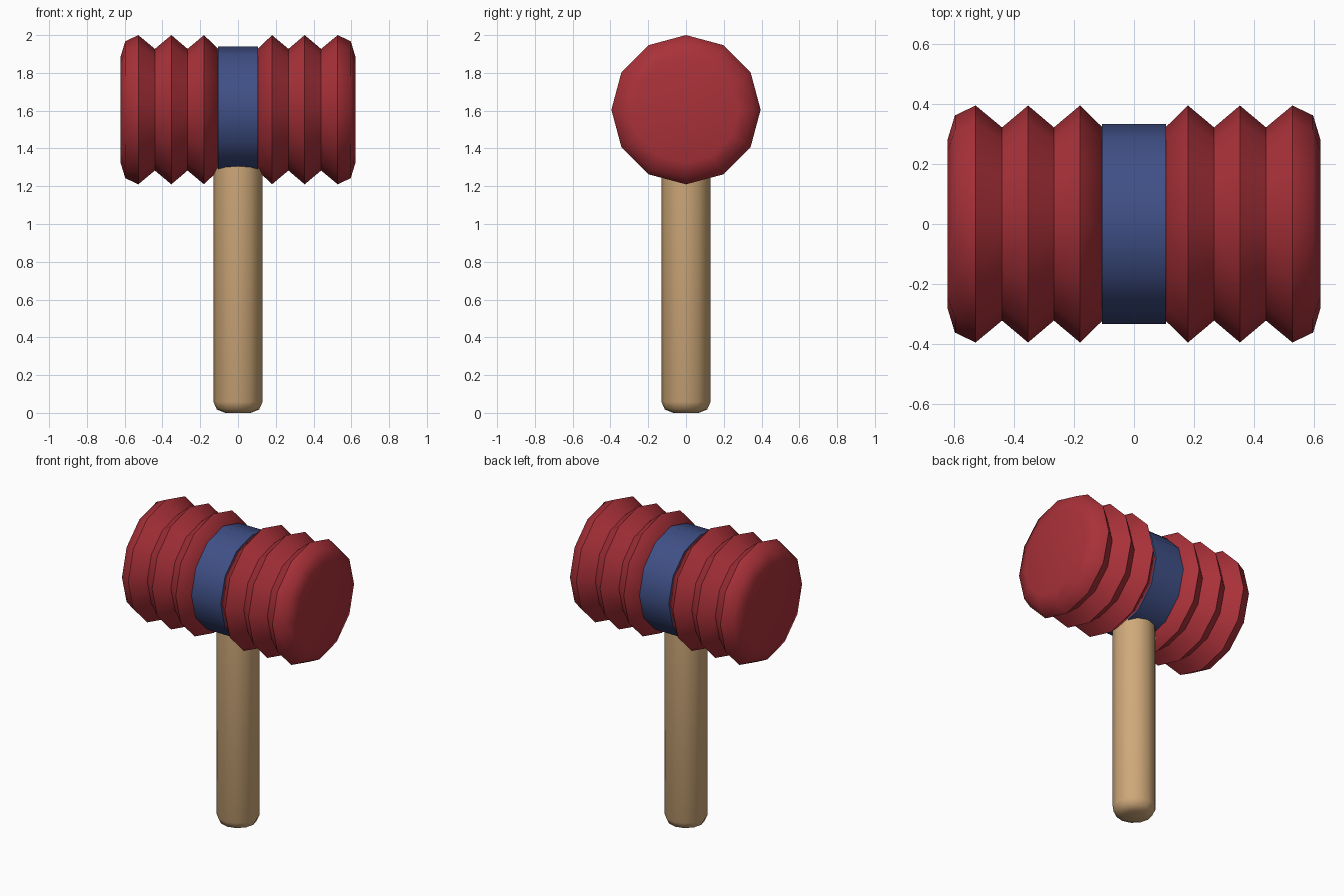
import bpy, bmesh, math
from mathutils import Matrix

if "Cube" in bpy.data.objects:
    bpy.data.objects.remove(bpy.data.objects["Cube"])

SIDES = 12
HEAD_Z = 1.605


def material(name, rgb):
    m = bpy.data.materials.new(name)
    m.diffuse_color = (*rgb, 1)
    m.use_nodes = True
    m.node_tree.nodes["Principled BSDF"].inputs["Base Color"].default_value = m.diffuse_color
    return m


def lathe(name, profile, mat, to_world):
    """Capped 12-sided turning of (height, radius) points around local z."""
    bm = bmesh.new()
    rings = []
    for h, r in profile:
        rings.append([bm.verts.new((r * math.cos(2 * math.pi * i / SIDES),
                                    r * math.sin(2 * math.pi * i / SIDES), h))
                      for i in range(SIDES)])
    for a, b in zip(rings, rings[1:]):
        for i in range(SIDES):
            j = (i + 1) % SIDES
            bm.faces.new((a[i], a[j], b[j], b[i]))
    bm.faces.new(rings[0][::-1])
    bm.faces.new(rings[-1])
    bm.transform(to_world)
    bmesh.ops.recalc_face_normals(bm, faces=bm.faces)
    mesh = bpy.data.meshes.new(name)
    bm.to_mesh(mesh)
    bm.free()
    mesh.materials.append(mat)
    obj = bpy.data.objects.new(name, mesh)
    bpy.context.collection.objects.link(obj)
    bpy.ops.object.select_all(action='DESELECT')
    obj.select_set(True)
    bpy.context.view_layer.objects.active = obj
    bpy.ops.object.shade_smooth_by_angle(angle=math.radians(50))
    return obj


red = material("red", (0.40, 0.031, 0.041))
blue = material("blue", (0.051, 0.08, 0.242))
wood = material("wood", (0.63, 0.40, 0.195))

along_x = Matrix.Translation((0, 0, HEAD_Z)) @ Matrix.Rotation(math.pi / 2, 4, 'Y')

# Pleated striking end, mirrored to the other side
ridge, groove = 0.395, 0.322
bellows = lathe("bellows", [(0.105, groove), (0.18, ridge), (0.267, groove),
                            (0.353, ridge), (0.44, groove), (0.528, ridge),
                            (0.597, 0.362), (0.622, 0.28)], red, along_x)
bellows.modifiers.new("mirror", 'MIRROR').use_axis = (True, False, False)

# Centre band
lathe("band", [(-0.107, 0.334), (0.107, 0.334)], blue, along_x)

# Handle with a rounded foot
lathe("handle", [(0, 0.068), (0.018, 0.112), (0.058, 0.13), (1.4, 0.13)],
      wood, Matrix.Identity(4))
